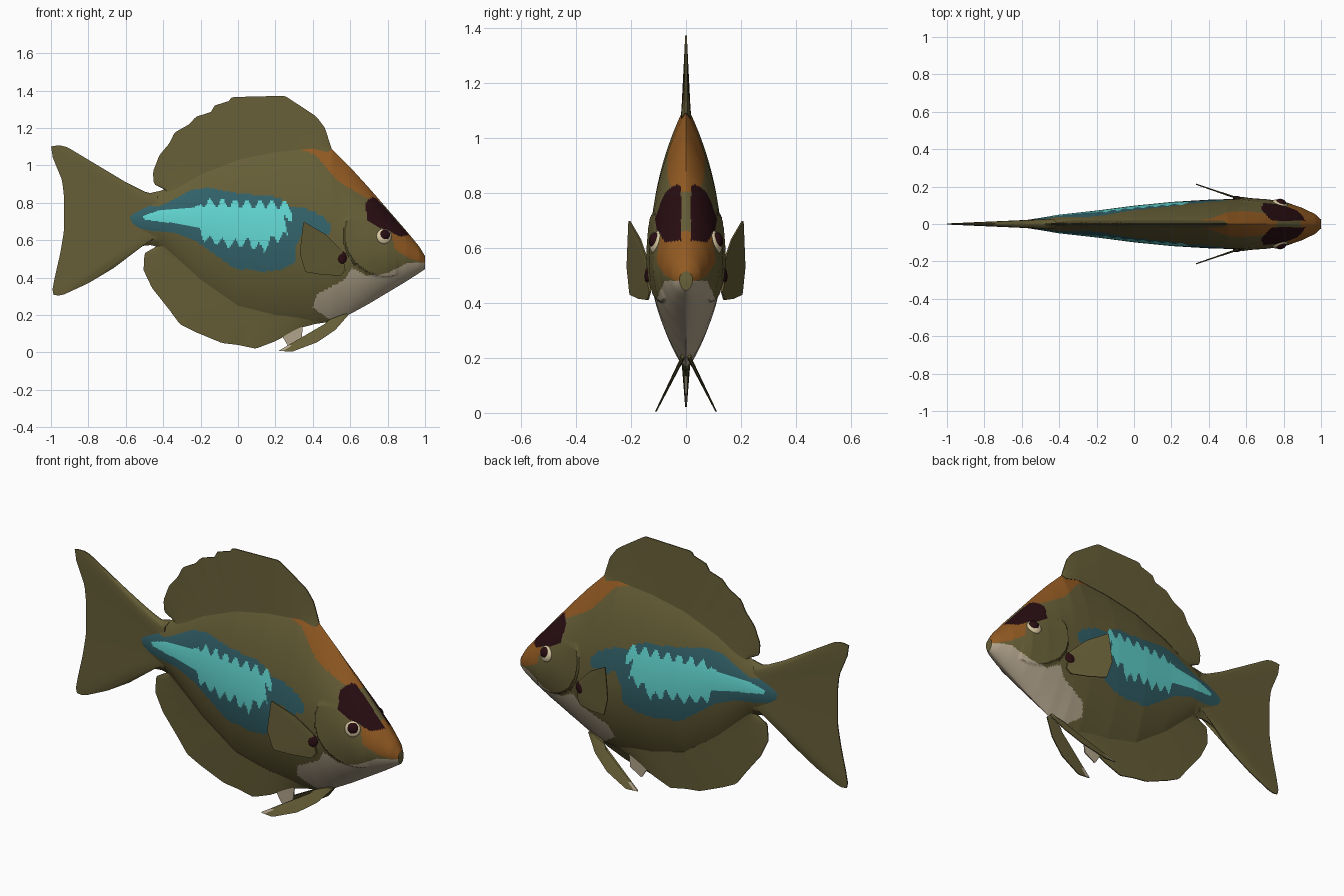
import bpy
import bmesh
import math
from mathutils import Vector

cube = bpy.data.objects.get("Cube")
if cube:
    bpy.data.objects.remove(cube, do_unlink=True)


def make_material(name, *rgb):
    """Flat material from 8-bit display values."""
    linear = [((c / 255 + .055) / 1.055) ** 2.4 for c in rgb]
    mat = bpy.data.materials.new(name)
    mat.use_nodes = True
    mat.diffuse_color = (*linear, 1)
    shader = mat.node_tree.nodes["Principled BSDF"]
    shader.inputs["Base Color"].default_value = (*linear, 1)
    shader.inputs["Roughness"].default_value = .9
    return mat


PALETTE = [
    make_material("olive_skin", 102, 94, 55),
    make_material("dark_teal", 50, 98, 106),
    make_material("bright_cyan", 98, 215, 210),
    make_material("burnt_orange", 146, 90, 34),
    make_material("dark_maroon", 40, 13, 18),
    make_material("beige_throat", 178, 164, 140),
    make_material("pale_eye", 215, 198, 160),
]
OLIVE, TEAL, CYAN, ORANGE, MAROON, BEIGE, PALE = range(len(PALETTE))


def smooth(obj):
    bpy.ops.object.select_all(action='DESELECT')
    obj.select_set(True)
    bpy.context.view_layer.objects.active = obj
    bpy.ops.object.shade_smooth_by_angle(angle=math.radians(35))


def loft(name, rings, paint):
    """Skin closed rings of equal size, cap the ends and colour faces by rule."""
    bm = bmesh.new()
    loops = [[bm.verts.new(p) for p in ring] for ring in rings]
    for a, b in zip(loops, loops[1:]):
        for i in range(len(a)):
            bm.faces.new((a[i - 1], a[i], b[i], b[i - 1]))
    bm.faces.new(loops[0])
    bm.faces.new(loops[-1])
    bmesh.ops.recalc_face_normals(bm, faces=bm.faces)
    for face in bm.faces:
        face.material_index = paint(face.calc_center_median())
    mesh = bpy.data.meshes.new(name)
    bm.to_mesh(mesh)
    bm.free()
    for mat in PALETTE:
        mesh.materials.append(mat)
    obj = bpy.data.objects.new(name, mesh)
    bpy.context.collection.objects.link(obj)
    smooth(obj)
    return obj


def resample(points, count):
    """Evenly spaced points along a polyline."""
    pts = [Vector(p) for p in points]
    lengths = [(b - a).length for a, b in zip(pts, pts[1:])]
    result = []
    for i in range(count):
        left = sum(lengths) * i / (count - 1)
        k = 0
        while k < len(lengths) - 1 and left > lengths[k]:
            left -= lengths[k]
            k += 1
        result.append(pts[k].lerp(pts[k + 1], min(1, left / lengths[k])))
    return result


def fin(name, base, edge, thick, thin=.003, offset=lambda x, z: 0,
        paint=lambda c: OLIVE, columns=72, rows=6):
    """Tapered blade from a root line to an outer edge, drawn in x and z."""
    rings = []
    for root, tip in zip(resample(base, columns), resample(edge, columns)):
        front, back = [], []
        for r in range(rows + 1):
            t = r / rows
            p = root.lerp(tip, t)
            half = thick + (thin - thick) * t
            y = offset(p.x, p.y)
            front.append((p.x, y - half, p.y))
            back.append((p.x, y + half, p.y))
        rings.append(front + back[::-1])
    return loft(name, rings, paint)


def inside(x, z, poly):
    hit = False
    for (ax, az), (bx, bz) in zip(poly, poly[1:] + poly[:1]):
        if (az > z) != (bz > z) and x < ax + (z - az) / (bz - az) * (bx - ax):
            hit = not hit
    return hit


# Painted areas of the body, in x and z
TEAL_AREA = [(-.59, .76), (-.52, .79), (-.42, .78), (-.34, .82), (-.25, .87), (-.15, .88),
             (0, .85), (.22, .83), (.28, .78), (.36, .77), (.45, .73), (.5, .68), (.49, .63),
             (.4, .62), (.35, .65), (.31, .57), (.31, .48), (.22, .44), (.13, .43), (-.02, .45),
             (-.12, .52), (-.23, .6), (-.34, .64), (-.47, .65), (-.56, .67)]
CYAN_AREA = [(-.51, .73), (-.42, .76), (-.25, .77), (-.18, .8), (.28, .79), (.29, .73),
             (.24, .7), (.27, .63), (.17, .6), (.14, .55), (.05, .59), (-.05, .58),
             (-.18, .61), (-.21, .67), (-.34, .69), (-.5, .71)]
FOREHEAD = [(.28, 1.1), (.45, 1.2), (.8, .9), (.76, .8), (.68, .83), (.54, .91), (.41, 1.06)]
SNOUT = [(.82, .64), (.88, .64), (.9, .7), (1.1, .5), (.99, .48), (.92, .5), (.84, .55)]
BROW = [(.68, .8), (.72, .83), (.8, .8), (.95, .63), (.86, .62), (.81, .65), (.75, .67),
        (.69, .71)]
THROAT = [(1.1, .48), (.98, .48), (.91, .48), (.85, .45), (.79, .42), (.69, .41), (.61, .45),
          (.57, .39), (.42, .31), (.4, .24), (.47, .19), (.6, .1), (1.1, .4)]


def paint_body(c):
    if inside(c.x, c.z, THROAT):
        return BEIGE
    if inside(c.x, c.z, BROW) and abs(c.y) > .018:
        return MAROON
    if inside(c.x, c.z, FOREHEAD) or inside(c.x, c.z, SNOUT):
        return ORANGE
    # ragged rib-like edge on the bright flank
    ragged = c.z + .022 * math.sin(c.x * 95) * (c.x > -.2)
    if inside(c.x, ragged, CYAN_AREA):
        return CYAN
    return TEAL if inside(c.x, c.z, TEAL_AREA) else OLIVE


# Body stations: x, top, widest height, bottom, half width
STATIONS = [
    (-.66, .75, .72, .69, .008), (-.5, .83, .71, .59, .033), (-.4, .87, .71, .55, .05),
    (-.2, .98, .68, .36, .072), (0, 1.06, .64, .22, .098), (.2, 1.1, .61, .17, .118),
    (.4, 1.12, .58, .15, .13), (.5, 1.09, .57, .165, .133), (.6, .99, .57, .205, .135),
    (.7, .88, .56, .26, .133), (.8, .765, .54, .32, .12), (.9, .65, .52, .38, .086),
    (.97, .565, .5, .425, .052), (1, .515, .485, .445, .024)]


def body_ring(x, count=200):
    k = max(i for i, s in enumerate(STATIONS[:-1]) if s[0] <= x)
    a, b = Vector(STATIONS[k]), Vector(STATIONS[k + 1])
    _, top, mid, bottom, width = a.lerp(b, (x - a[0]) / (b[0] - a[0]))
    power = 1.9 - .7 * min(1, max(0, (x - .55) / .4))
    ring = []
    for i in range(count):
        angle = math.tau * (i + .5) / count
        t, s = math.cos(angle), math.sin(angle)
        z = mid + t * (top - mid if t > 0 else mid - bottom)
        y = width * abs(s) ** power
        # raised rim of the gill cover
        reach = math.hypot(x - .79, z - .63) / .225
        if reach < 1 and z < .72 and x < .85:
            y += .01 * reach ** 4 * abs(s)
        ring.append((x, math.copysign(y, s), z))
    return ring


SLICES = 240
loft("body", [body_ring(-.66 + 1.66 * i / SLICES) for i in range(SLICES + 1)], paint_body)

# Middle fins
fin("dorsal_fin",
    [(-.37, .85), (-.2, .95), (0, 1.03), (.2, 1.07), (.4, 1.09), (.48, 1.07)],
    [(-.39, .87), (-.45, .9), (-.455, .965), (-.42, 1.055), (-.365, 1.12), (-.34, 1.175),
     (-.26, 1.22), (-.225, 1.26), (-.145, 1.285), (-.125, 1.32), (-.045, 1.345),
     (-.035, 1.365), (.25, 1.372), (.33, 1.32), (.42, 1.26), (.465, 1.2), (.5, 1.09)], .018)
fin("anal_fin",
    [(-.4, .57), (-.2, .39), (0, .25), (.2, .2), (.44, .18)],
    [(-.43, .57), (-.5, .53), (-.505, .44), (-.46, .345), (-.365, .225), (-.31, .15),
     (-.23, .11), (-.085, .05), (0, .04), (.095, .02), (.2, .06), (.33, .13), (.46, .165)], .018)
fin("tail_fin",
    [(-.43, .83), (-.43, .6)],
    [(-.41, .865), (-.48, .85), (-.6, .91), (-.75, 1), (-.9, 1.09), (-.93, 1.105), (-1, 1.105),
     (-.99, 1.04), (-.94, .92), (-.93, .83), (-.93, .65), (-.95, .53), (-.98, .4),
     (-.995, .32), (-.98, .3), (-.93, .31), (-.8, .37), (-.65, .46), (-.55, .56),
     (-.48, .575), (-.41, .565)], .028)
fin("belly_tab", [(.25, .12), (.35, .17)], [(.24, .08), (.27, .03), (.34, .07)], .004,
    paint=lambda c: BEIGE, columns=12)


def ball(name, place, size, side, material):
    """Flattened ball lying against the flank."""
    bpy.ops.mesh.primitive_uv_sphere_add(segments=24, ring_count=12, radius=1, location=place)
    obj = bpy.context.object
    obj.name = name
    obj.scale = size
    obj.rotation_euler = (side * .22, 0, -side * .3)
    obj.data.materials.append(PALETTE[material])
    smooth(obj)


# Paired fins and eyes
for side, label in ((-1, "front_side"), (1, "back_side")):
    fin("pectoral_fin_" + label, [(.56, .52), (.57, .46)],
        [(.56, .54), (.47, .63), (.35, .7), (.34, .62), (.33, .53), (.36, .43), (.45, .415),
         (.55, .41), (.575, .44)], .006,
        offset=lambda x, z: side * (.135 + (.56 - x) * .34))
    fin("pelvic_fin_" + label, [(.58, .21), (.5, .18)],
        [(.59, .2), (.52, .12), (.425, .055), (.29, .004), (.215, .008), (.33, .065),
         (.44, .12), (.48, .17)], .008,
        offset=lambda x, z: side * (.012 + max(0, .2 - z) * .5),
        paint=lambda c: BEIGE if c.x < .265 else OLIVE)
    ball("eye_" + label, (.78, side * .108, .62), (.042, .02, .042), side, PALE)
    ball("pupil_" + label, (.785, side * .113, .628), (.029, .021, .029), side, MAROON)
    ball("fin_root_spot_" + label, (.555, side * .135, .51), (.028, .012, .036), side, MAROON)
